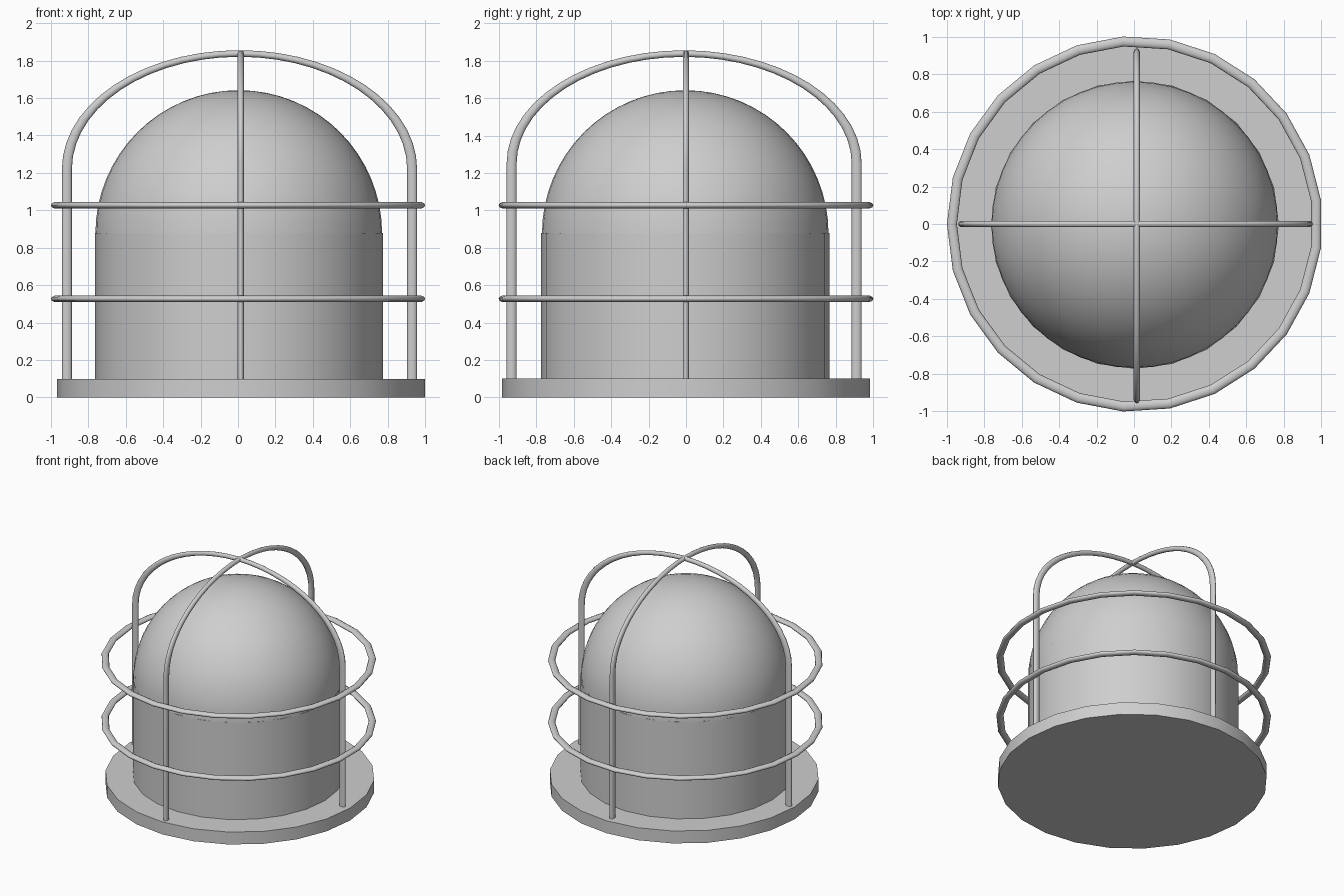
import bpy, bmesh, math

cube = bpy.data.objects.get("Cube")
if cube:
    bpy.data.objects.remove(cube, do_unlink=True)

COLOUR = (0.62, 0.62, 0.62, 1)
grey = bpy.data.materials.new("light_grey")
grey.use_nodes = True
grey.diffuse_color = COLOUR
grey.node_tree.nodes["Principled BSDF"].inputs["Base Color"].default_value = COLOUR


def finish(obj, name, angle=40):
    obj.name = name
    obj.data.materials.append(grey)
    bpy.ops.object.select_all(action="DESELECT")
    obj.select_set(True)
    bpy.context.view_layer.objects.active = obj
    bpy.ops.object.shade_smooth_by_angle(angle=math.radians(angle))
    return obj


def drum(name, radius, bottom, top, x, y):
    bpy.ops.mesh.primitive_cylinder_add(vertices=24, radius=radius, depth=top - bottom,
                                        location=(x, y, (top + bottom) / 2),
                                        rotation=(0, 0, math.pi / 2))
    return finish(bpy.context.object, name)


def ring(name, z):
    # Tube is wider in plan than it is tall
    bpy.ops.mesh.primitive_torus_add(major_segments=25, minor_segments=10,
                                     major_radius=0.977 / STRETCH, minor_radius=TUBE,
                                     location=(0.004, 0, z), rotation=(0, 0, math.pi))
    obj = bpy.context.object
    obj.scale = (STRETCH, STRETCH, 1)
    return finish(obj, name, 60)


def hoop(name, x, y, turn, spring):
    # Two straight legs joined by a flattened arch
    half, top, steps = 0.9225 / STRETCH, 1.838, 28
    path = [(half, 0.09)]
    for i in range(steps + 1):
        a = math.pi * i / steps
        path.append((half * math.cos(a), spring + (top - spring) * math.sin(a)))
    path.append((-half, 0.09))
    curve = bpy.data.curves.new(name, "CURVE")
    curve.dimensions = "3D"
    curve.bevel_depth = TUBE
    curve.bevel_resolution = 3
    curve.use_fill_caps = True
    spline = curve.splines.new("POLY")
    spline.points.add(len(path) - 1)
    for point, (px, pz) in zip(spline.points, path):
        point.co = (px, 0, pz, 1)
    obj = bpy.data.objects.new(name, curve)
    bpy.context.collection.objects.link(obj)
    obj.location = (x, y, 0)
    obj.rotation_euler.z = turn
    obj.scale.x = STRETCH
    bpy.ops.object.select_all(action="DESELECT")
    obj.select_set(True)
    bpy.context.view_layer.objects.active = obj
    bpy.ops.object.convert(target="MESH")
    return finish(bpy.context.object, name, 60)


TUBE, STRETCH = 0.0175, 1.52

# Base plate and lamp body
drum("base_plate", 0.983, 0, 0.1, 0.016, 0)
drum("lamp_body", 0.77, 0.1, 0.88, 0.005, -0.004)

# Domed top: upper half of a sphere
bpy.ops.mesh.primitive_uv_sphere_add(segments=48, ring_count=32, radius=0.766,
                                     location=(0.004, -0.004, 0.876))
dome = bpy.context.object
bm = bmesh.new()
bm.from_mesh(dome.data)
bmesh.ops.delete(bm, geom=[v for v in bm.verts if v.co.z < -0.01], context="VERTS")
bm.to_mesh(dome.data)
bm.free()
finish(dome, "dome")

# Guard cage
ring("lower_guard_ring", 0.527)
ring("upper_guard_ring", 1.027)
hoop("side_to_side_hoop", 0.008, 0, 0, 1.22)
hoop("front_to_back_hoop", 0.015, -0.01, math.pi / 2, 1.25)
